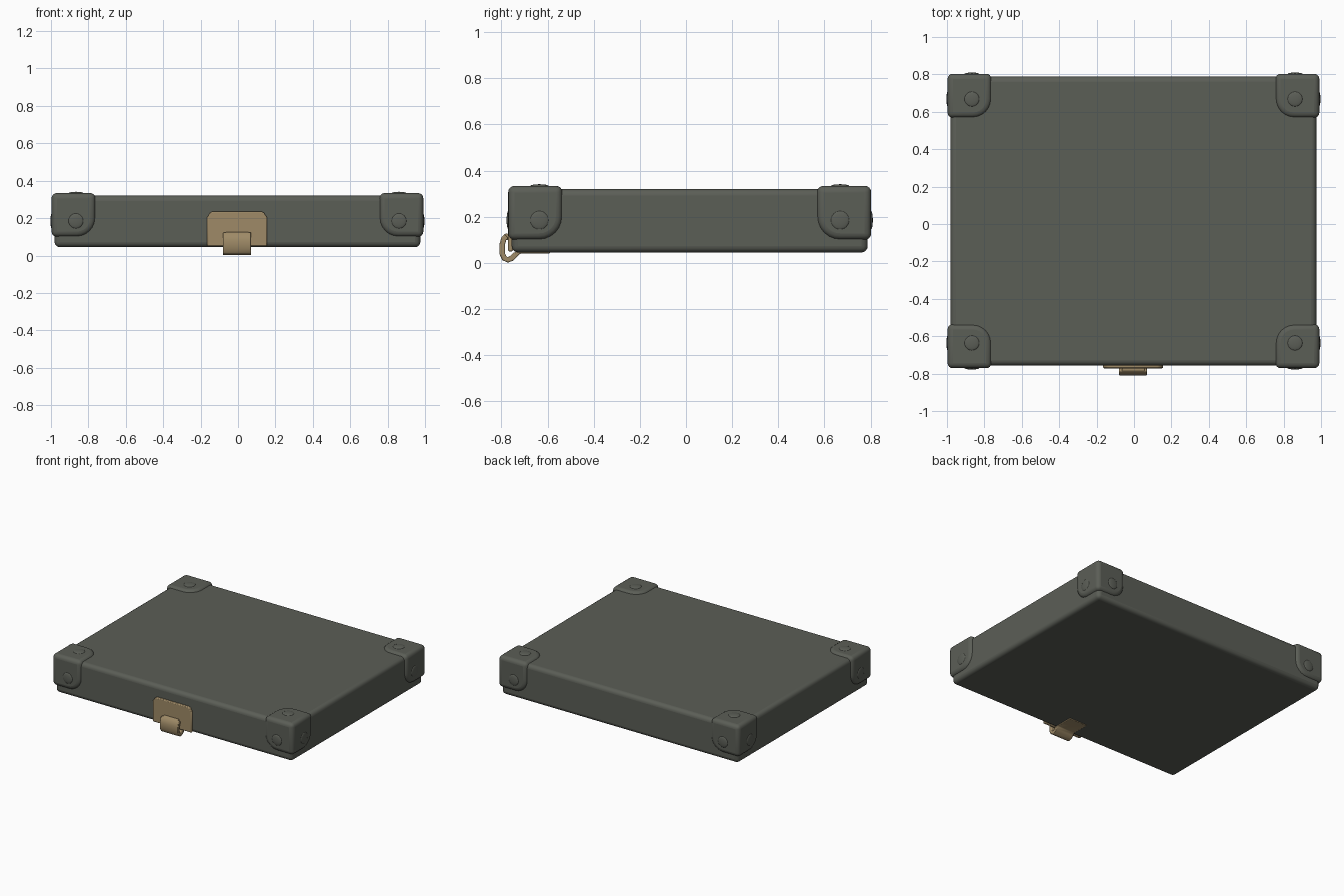
import bpy, bmesh, math
from mathutils import Vector, Matrix

if "Cube" in bpy.data.objects:
    bpy.data.objects.remove(bpy.data.objects["Cube"])

CX, CY = -0.003, 0.016   # centre of the case


def material(name, rgb):
    m = bpy.data.materials.new(name)
    m.diffuse_color = (*rgb, 1)
    m.use_nodes = True
    m.node_tree.nodes["Principled BSDF"].inputs["Base Color"].default_value = m.diffuse_color
    return m


GREEN = material("grey_green", (0.105, 0.112, 0.094))
BRASS = material("tan_brass", (0.345, 0.255, 0.135))


def finish(bm, name, mat, bevel=0, segments=3):
    bmesh.ops.recalc_face_normals(bm, faces=bm.faces)
    me = bpy.data.meshes.new(name)
    bm.to_mesh(me)
    bm.free()
    me.materials.append(mat)
    ob = bpy.data.objects.new(name, me)
    bpy.context.collection.objects.link(ob)
    if bevel:
        b = ob.modifiers.new("bevel", 'BEVEL')
        b.width, b.segments = bevel, segments
        b.limit_method, b.angle_limit = 'ANGLE', math.radians(40)
    bpy.context.view_layer.objects.active = ob
    ob.select_set(True)
    bpy.ops.object.shade_smooth_by_angle(angle=math.radians(50))
    ob.select_set(False)
    return ob


def box(lo, hi):
    bm = bmesh.new()
    lo, hi = Vector(lo), Vector(hi)
    bmesh.ops.create_cube(bm, size=1, matrix=Matrix.Translation((lo + hi) / 2)
                          @ Matrix.Diagonal((*(hi - lo), 1)))
    return bm


def extrude(points, vec):
    bm = bmesh.new()
    f = bm.faces.new([bm.verts.new(p) for p in points])
    r = bmesh.ops.extrude_face_region(bm, geom=[f])
    bmesh.ops.translate(bm, vec=vec, verts=[v for v in r['geom'] if isinstance(v, bmesh.types.BMVert)])
    return bm


# main case
finish(box((CX - 0.978, CY - 0.772, 0.045), (CX + 0.978, CY + 0.772, 0.32)), "case_body", GREEN, 0.028, 4)

# corner guards with domed rivets
HX, HY, TOP = 0.994, 0.787, 0.334
for sx in (-1, 1):
    for sy in (-1, 1):
        side = ("front" if sy < 0 else "back") + ("_left" if sx < 0 else "_right")
        bm = box((HX - 0.235, HY - 0.235, 0.10), (HX, HY, TOP))
        inner = min(bm.verts, key=lambda v: v.co.x + v.co.y + v.co.z)
        bmesh.ops.bevel(bm, geom=list(inner.link_edges), offset=0.10, segments=6,
                        profile=0.5, affect='EDGES')
        place = Matrix.Translation((CX, CY, 0)) @ Matrix.Diagonal((sx, sy, 1, 1))
        bm.transform(place)
        finish(bm, "corner_guard_" + side, GREEN, 0.028, 4)
        bm = bmesh.new()
        rx, ry, rz = HX - 0.13, HY - 0.135, 0.185
        for pos, sc in (((HX - 0.001, ry, rz), (0.007, 0.04, 0.04)),
                        ((rx, HY - 0.001, rz), (0.04, 0.008, 0.04)),
                        ((rx, ry, TOP - 0.001), (0.04, 0.04, 0.008))):
            bmesh.ops.create_uvsphere(bm, u_segments=20, v_segments=12, radius=1,
                                      matrix=place @ Matrix.Translation(pos) @ Matrix.Diagonal((*sc, 1)))
        finish(bm, "corner_rivets_" + side, GREEN)

# latch plate on the front
half = [(0.16, 0.05), (0.16, 0.205), (0.152, 0.215), (0.145, 0.228), (0.13, 0.236)]
outline = half + [(-x, z) for x, z in reversed(half)]
finish(extrude([(x - 0.005, -0.75, z) for x, z in outline], (0, -0.022, 0)), "latch_plate", BRASS, 0.006, 2)

# curled latch tab: strip in the y-z plane that hooks under the case
path = [Vector(p) for p in ((-0.778, 0.115), (-0.79, 0.105), (-0.797, 0.08), (-0.797, 0.04),
                            (-0.788, 0.02), (-0.772, 0.013), (-0.755, 0.02), (-0.742, 0.034),
                            (-0.72, 0.046), (-0.59, 0.046))]
left, right = [], []
for i, p in enumerate(path):
    t = (path[min(i + 1, len(path) - 1)] - path[max(i - 1, 0)]).normalized()
    n = Vector((-t.y, t.x)) * (0.012 if i < 8 else 0.006)
    left.append(p + n)
    right.append(p - n)
ring = left + right[::-1]
finish(extrude([(-0.08, q.x, max(q.y, 0.0)) for q in ring], (0.15, 0, 0)), "latch_tab", BRASS, 0.006, 2)

# hinge knuckle where the tab meets the plate
bm = bmesh.new()
bmesh.ops.create_cone(bm, cap_ends=True, segments=20, radius1=0.014, radius2=0.014, depth=0.12,
                      matrix=Matrix.Translation((-0.005, -0.778, 0.113)) @ Matrix.Rotation(math.pi / 2, 4, 'Y'))
finish(bm, "latch_knuckle", BRASS)
